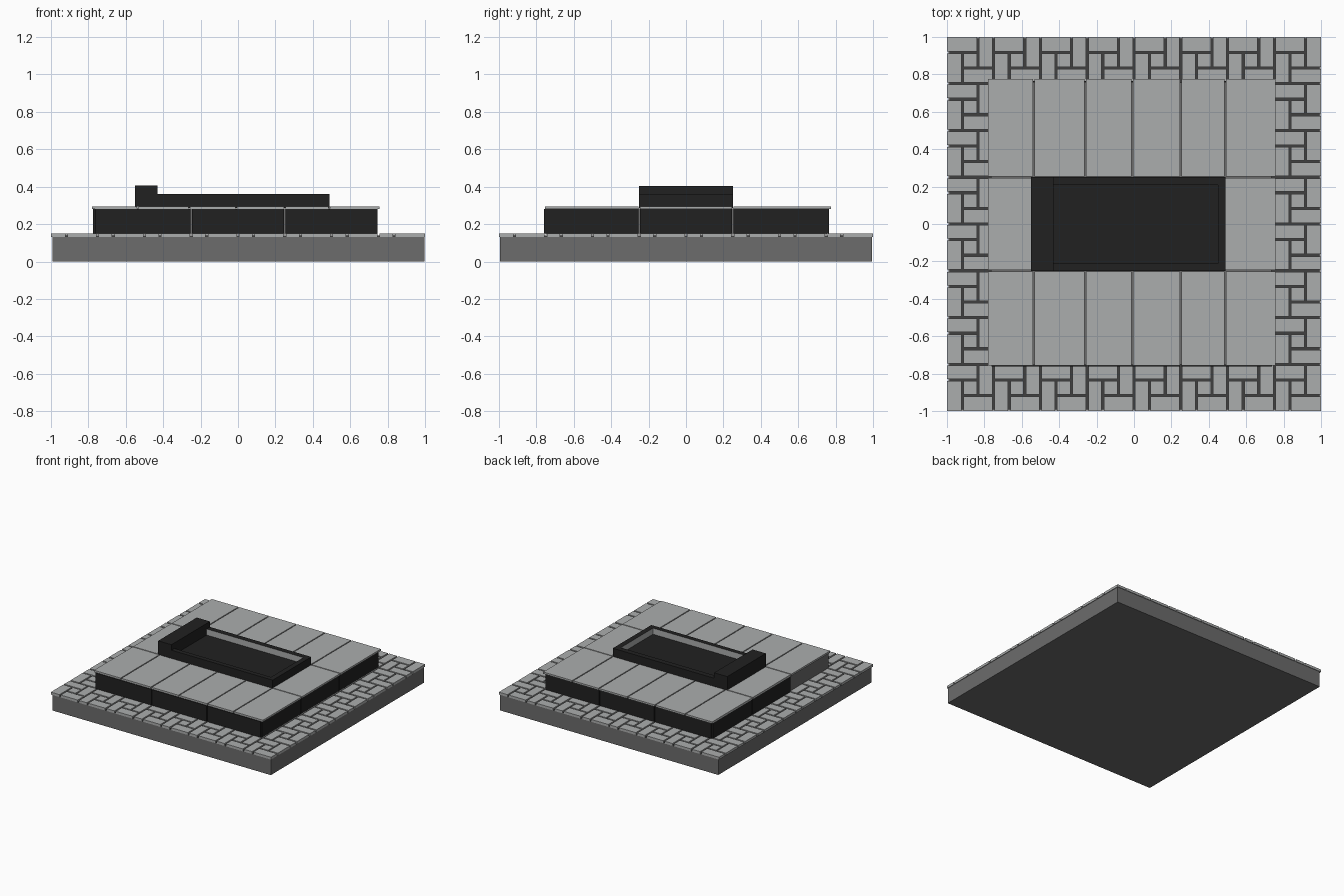
import bpy, bmesh

if "Cube" in bpy.data.objects:
    bpy.data.objects.remove(bpy.data.objects["Cube"])


def material(name, r, g, b):
    m = bpy.data.materials.new(name)
    m.diffuse_color = (r, g, b, 1)
    m.use_nodes = True
    m.node_tree.nodes["Principled BSDF"].inputs["Base Color"].default_value = m.diffuse_color
    return m


PALE = material("pale stone", 0.41, 0.42, 0.42)
GREY = material("concrete grey", 0.15, 0.15, 0.15)
JOINT = material("dark joint", 0.05, 0.05, 0.05)
BLACK = material("black granite", 0.015, 0.015, 0.015)


def add_box(bm, x0, x1, y0, y1, z0, z1):
    v = [bm.verts.new((x, y, z)) for z in (z0, z1)
         for x, y in ((x0, y0), (x1, y0), (x1, y1), (x0, y1))]
    bm.faces.new(v[3::-1])
    bm.faces.new(v[4:])
    for i in range(4):
        j = (i + 1) % 4
        bm.faces.new((v[i], v[j], v[j + 4], v[i + 4]))


def finish(name, bm, *mats):
    me = bpy.data.meshes.new(name)
    bm.to_mesh(me)
    bm.free()
    for m in mats:
        me.materials.append(m)
    ob = bpy.data.objects.new(name, me)
    bpy.context.collection.objects.link(ob)
    return ob


def boxes(name, mat, *dims):
    bm = bmesh.new()
    for d in dims:
        add_box(bm, *d)
    return finish(name, bm, mat)


# Foundation and the joint bed beneath the paving
boxes("foundation", GREY, (-0.99, 0.995, -0.995, 0.995, 0, 0.13))
boxes("joint_bed", JOINT, (-0.985, 0.99, -0.99, 0.99, 0.13, 0.138))

# Paving: pinwheel of four bricks round a small square, repeated on an 8 x 8 grid
U = 0.25 / 3
GAP = 0.006
PINWHEEL = ((0, 2, 2, 3), (2, 3, 1, 3), (1, 3, 0, 1), (0, 1, 0, 2), (1, 2, 1, 2))


def shrink(a, b):
    # keep outer rim flush, open a joint everywhere else
    return (a if a < -0.99 else a + GAP, b if b > 0.99 else b - GAP)


bm = bmesh.new()
for i in range(8):
    for j in range(8):
        ox, oy = -1 + i * 0.25, -1 + j * 0.25
        for a, b, c, d in PINWHEEL:
            add_box(bm, *shrink(ox + a * U, ox + b * U),
                    *shrink(oy + c * U, oy + d * U), 0.13, 0.15)
finish("paving_bricks", bm, PALE)

# Plinth core, with black cladding panels and one bare bay on the left side
boxes("plinth_core", GREY, (-0.765, 0.735, -0.75, 0.755, 0.145, 0.283))
bm = bmesh.new()
SPLIT_X = (-0.765, -0.25, 0.25, 0.74)
SPLIT_Y = (-0.757, -0.25, 0.25, 0.762)
for k in range(3):
    xa, xb = SPLIT_X[k] + 0.003, SPLIT_X[k + 1] - 0.003
    ya, yb = SPLIT_Y[k] + 0.003, SPLIT_Y[k + 1] - 0.003
    add_box(bm, xa, xb, -0.76, -0.75, 0.15, 0.28)
    add_box(bm, xa, xb, 0.755, 0.765, 0.15, 0.28)
    add_box(bm, 0.735, 0.745, ya, yb, 0.15, 0.28)
    if k > 0:
        add_box(bm, -0.775, -0.765, ya, yb, 0.15, 0.28)
finish("plinth_cladding", bm, BLACK)

# Cover slabs: two rows of six, plus one slab at either end of the grave
XS = (-0.78, -0.535, -0.26, -0.01, 0.25, 0.487, 0.755)
G = 0.004
slabs = []
for y0, y1 in ((-0.755, -0.25 - G), (0.25 + G, 0.775)):
    for k in range(6):
        slabs.append((XS[k] + (G if k else 0), XS[k + 1] - (G if k < 5 else 0),
                      y0, y1, 0.28, 0.295))
slabs += [(-0.78, -0.53, -0.25 + G, 0.25 - G, 0.28, 0.295),
          (0.48, 0.755, -0.25 + G, 0.25 - G, 0.28, 0.295)]
boxes("cover_slabs", PALE, *slabs)

# Grave: head block, curb frame with pale inner walls, dark bed
boxes("head_block", BLACK, (-0.55, -0.43, -0.25, 0.25, 0.293, 0.405))
boxes("grave_bed", BLACK, (-0.44, 0.47, -0.23, 0.23, 0.285, 0.31))


def ring(bm, x0, x1, y0, y1, z):
    return [bm.verts.new(p) for p in ((x0, y0, z), (x1, y0, z), (x1, y1, z), (x0, y1, z))]


bm = bmesh.new()
loops = [ring(bm, -0.44, 0.49, -0.25, 0.25, 0.285), ring(bm, -0.44, 0.49, -0.25, 0.25, 0.36),
         ring(bm, -0.435, 0.448, -0.212, 0.207, 0.36), ring(bm, -0.435, 0.448, -0.212, 0.207, 0.285)]
for s in range(4):
    a, b = loops[s], loops[(s + 1) % 4]
    for i in range(4):
        j = (i + 1) % 4
        f = bm.faces.new((a[i], a[j], b[j], b[i]))
        f.material_index = 1 if s == 2 else 0
finish("grave_curb", bm, BLACK, PALE)
